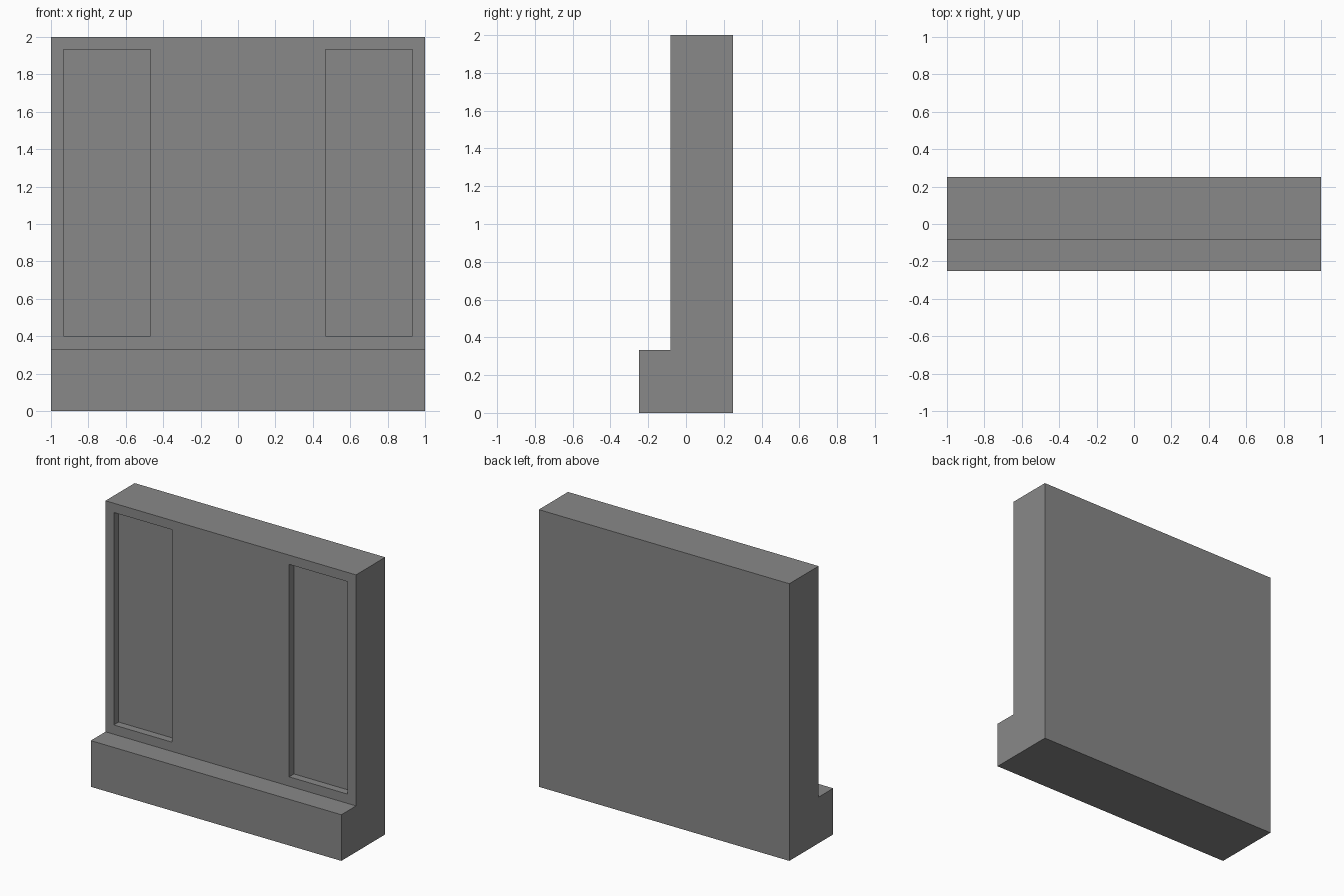
import bpy, bmesh

if "Cube" in bpy.data.objects:
    bpy.data.objects.remove(bpy.data.objects["Cube"])

# Wall with a projecting base step: side profile (y, z) extruded along x
PROFILE = [(-0.25, 0), (0.25, 0), (0.25, 2), (-0.083, 2), (-0.083, 0.333), (-0.25, 0.333)]


def new_object(name, bm):
    bmesh.ops.recalc_face_normals(bm, faces=bm.faces)
    mesh = bpy.data.meshes.new(name)
    bm.to_mesh(mesh)
    bm.free()
    obj = bpy.data.objects.new(name, mesh)
    bpy.context.collection.objects.link(obj)
    return obj


# Dark grey finish
grey = bpy.data.materials.new("dark_grey")
grey.diffuse_color = (0.25, 0.25, 0.25, 1)
grey.use_nodes = True
grey.node_tree.nodes["Principled BSDF"].inputs["Base Color"].default_value = grey.diffuse_color

bm = bmesh.new()
face = bm.faces.new([bm.verts.new((-1, y, z)) for y, z in PROFILE])
ext = bmesh.ops.extrude_face_region(bm, geom=[face])
bmesh.ops.translate(bm, vec=(2, 0, 0),
                    verts=[g for g in ext["geom"] if isinstance(g, bmesh.types.BMVert)])
wall = new_object("stepped_wall", bm)
wall.data.materials.append(grey)

# Shallow recessed panels, one on each side of the front face
RECESS_DEPTH = 0.055
x0, x1, z0, z1 = 0.467, 0.933, 0.40, 1.933
y0, y1 = -0.2, -0.083 + RECESS_DEPTH
bm = bmesh.new()
for side in (-1, 1):
    cube = bmesh.ops.create_cube(bm, size=1)
    bmesh.ops.scale(bm, vec=(x1 - x0, y1 - y0, z1 - z0), verts=cube["verts"])
    bmesh.ops.translate(bm, vec=(side * (x0 + x1) / 2, (y0 + y1) / 2, (z0 + z1) / 2),
                        verts=cube["verts"])
cutter = new_object("panel_recess_cutter", bm)
cutter.data.materials.append(grey)
cutter.hide_render = True
cutter.display_type = 'WIRE'

cut = wall.modifiers.new("panel_recesses", 'BOOLEAN')
cut.operation = 'DIFFERENCE'
cut.solver = 'EXACT'
cut.object = cutter
